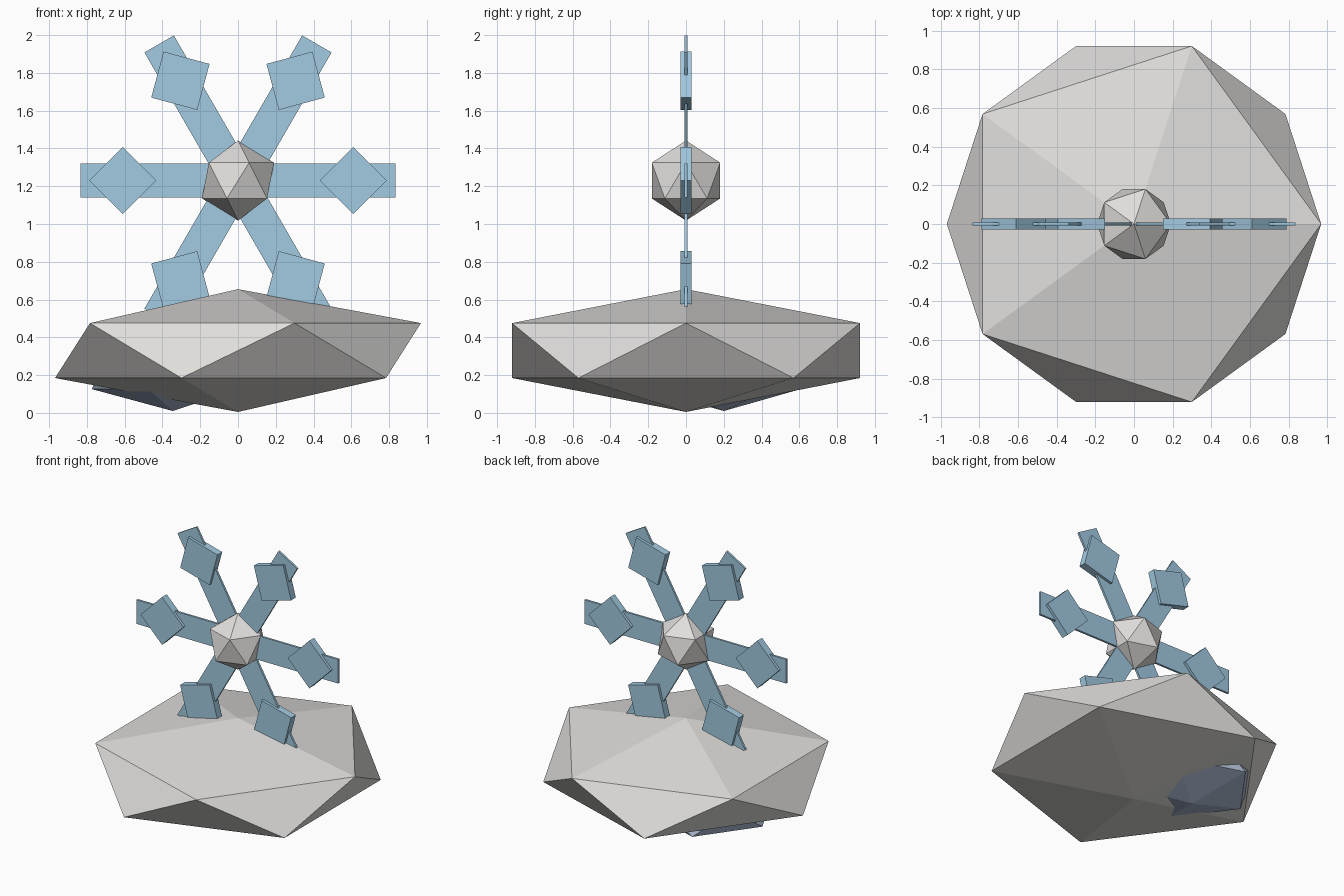
import bpy
import bmesh
import math
from mathutils import Matrix, Vector

cube = bpy.data.objects.get("Cube")
if cube:
    bpy.data.objects.remove(cube, do_unlink=True)


def make_material(name, rgb):
    mat = bpy.data.materials.new(name)
    mat.use_nodes = True
    color = (*rgb, 1)
    mat.diffuse_color = color
    mat.node_tree.nodes["Principled BSDF"].inputs["Base Color"].default_value = color
    return mat


snow = make_material("snow_white", (0.74, 0.73, 0.71))
ice = make_material("ice_blue", (0.36, 0.59, 0.75))
slate = make_material("pale_slate", (0.43, 0.51, 0.67))


def finish(name, bm, mat):
    mesh = bpy.data.meshes.new(name)
    bm.to_mesh(mesh)
    bm.free()
    mesh.materials.append(mat)
    obj = bpy.data.objects.new(name, mesh)
    bpy.context.collection.objects.link(obj)


def faceted_ball(name, center, radius, height, mat):
    """Flat-shaded icosahedron, squashed to the given half height."""
    bm = bmesh.new()
    shape = Matrix.Translation(center) @ Matrix.Diagonal((radius, radius, height, 1))
    bmesh.ops.create_icosphere(bm, subdivisions=1, radius=1, matrix=shape)
    finish(name, bm, mat)


def slab(name, center, size, angle, mat):
    """Box turned in the plane of the snowflake."""
    bm = bmesh.new()
    shape = (Matrix.Translation(center) @ Matrix.Rotation(-angle, 4, "Y")
             @ Matrix.Diagonal((*size, 1)))
    bmesh.ops.create_cube(bm, size=1, matrix=shape)
    finish(name, bm, mat)


# Snow mound with a half-buried stone under it
faceted_ball("snow_mound", (0, 0, 0.33), 1.083, 0.325, snow)
faceted_ball("buried_stone", (-0.345, 0.2, 0.22), 0.48, 0.21, slate)

# Snowflake hub
hub = Vector((0, 0, 1.23))
faceted_ball("snowflake_hub", hub, 0.213, 0.212, snow)

# Six arms, each with a thicker diamond plate
ARM_LENGTH = 0.835
for i in range(6):
    angle = i * math.pi / 3
    out = Vector((math.cos(angle), 0, math.sin(angle)))
    slab(f"arm_{i + 1}", hub + out * ARM_LENGTH / 2, (ARM_LENGTH, 0.016, 0.18), angle, ice)
    slab(f"diamond_plate_{i + 1}", hub + out * 0.61, (0.252, 0.056, 0.252),
         angle + math.pi / 4, ice)
